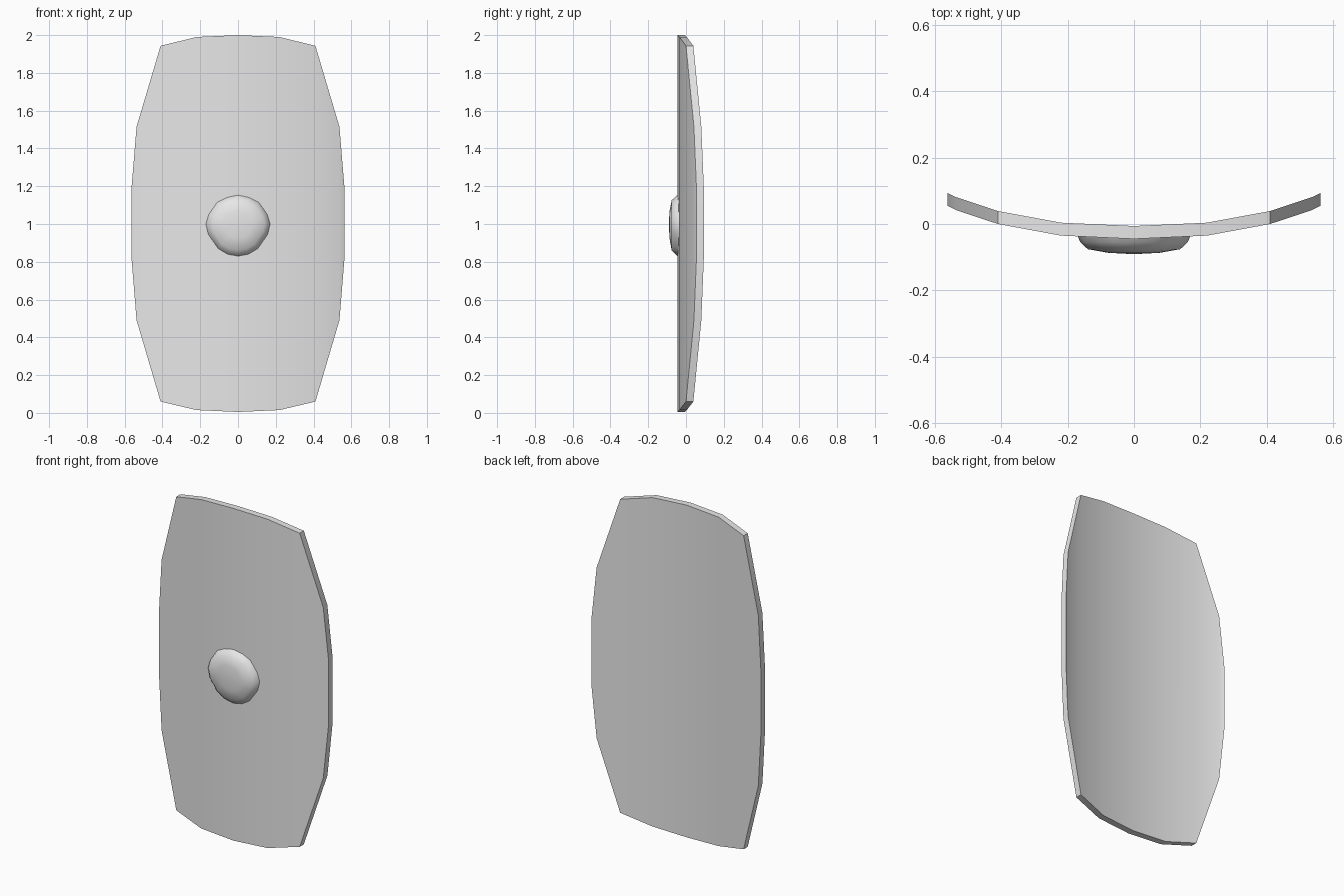
import bpy, bmesh, math

cube = bpy.data.objects.get("Cube")
if cube:
    bpy.data.objects.remove(cube, do_unlink=True)

grey = bpy.data.materials.new("plain_grey")
grey.use_nodes = True
colour = (0.8, 0.8, 0.8, 1)
grey.diffuse_color = colour
grey.node_tree.nodes["Principled BSDF"].inputs["Base Color"].default_value = colour


def finish(bm, name, angle):
    bmesh.ops.recalc_face_normals(bm, faces=bm.faces)
    mesh = bpy.data.meshes.new(name)
    bm.to_mesh(mesh)
    bm.free()
    obj = bpy.data.objects.new(name, mesh)
    bpy.context.collection.objects.link(obj)
    mesh.materials.append(grey)
    bpy.ops.object.select_all(action='DESELECT')
    obj.select_set(True)
    bpy.context.view_layer.objects.active = obj
    bpy.ops.object.shade_smooth_by_angle(angle=math.radians(angle))
    return obj


# Curved board: half outline as x, front y, bottom z, top z
half = [(0, -0.045, 0.005, 2.0), (0.22, -0.035, 0.015, 1.99),
        (0.41, 0.0, 0.06, 1.943), (0.537, 0.042, 0.49, 1.515),
        (0.563, 0.055, 0.81, 1.2)]
thickness = 0.039
columns = [(-x, y, b, t) for x, y, b, t in reversed(half[1:])] + half

bm = bmesh.new()
posts = [[bm.verts.new(p) for p in ((x, y, b), (x, y, t),
          (x, y + thickness, t), (x, y + thickness, b))]
         for x, y, b, t in columns]
for a, c in zip(posts, posts[1:]):
    for i in range(4):
        j = (i + 1) % 4
        bm.faces.new((a[i], a[j], c[j], c[i]))
bm.faces.new(posts[0])
bm.faces.new(posts[-1])
finish(bm, "shield_board", 30)

# Central boss: half outline as x, z about its middle
rim = [(0, 0.153), (0.06, 0.14), (0.11, 0.115), (0.155, 0.05), (0.17, 0.0),
       (0.157, -0.055), (0.105, -0.13), (0.055, -0.16), (0, -0.17)]
outline = rim + [(-x, z) for x, z in reversed(rim[1:-1])]

bm = bmesh.new()
rings = []
for scale, depth in ((1, -0.037), (0.95, -0.055), (0.82, -0.076), (0.45, -0.087)):
    rings.append([bm.verts.new((x * scale, depth, 1 + z * scale))
                  for x, z in outline])
# The back edge hugs the board's curve
for v in rings[0]:
    v.co.y = -0.045 + 0.01 * abs(v.co.x) / 0.22
count = len(outline)
for a, c in zip(rings, rings[1:]):
    for i in range(count):
        j = (i + 1) % count
        bm.faces.new((a[i], a[j], c[j], c[i]))
tip = bm.verts.new((0, -0.091, 1))
for i in range(count):
    bm.faces.new((rings[-1][i], rings[-1][(i + 1) % count], tip))
bmesh.ops.recalc_face_normals(bm, faces=bm.faces)
finish(bm, "shield_boss", 60)
